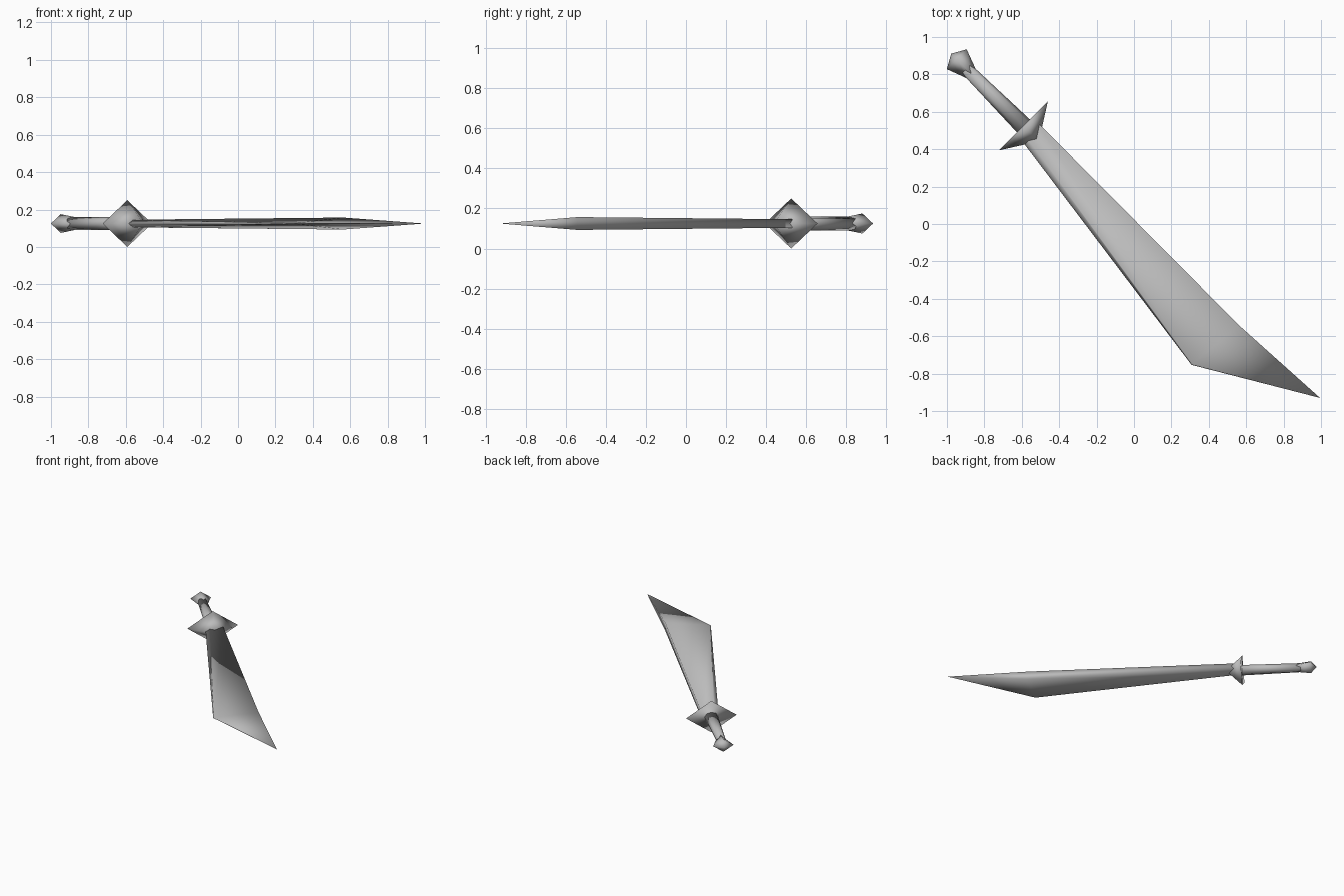
import bpy, bmesh, math

cube = bpy.data.objects.get("Cube")
if cube:
    bpy.data.objects.remove(cube, do_unlink=True)

AXIS_V = -0.047   # sideways offset of the hilt axis
MID_Z = 0.125

steel = bpy.data.materials.new("grey_steel")
steel.use_nodes = True
grey = (0.5, 0.5, 0.5, 1)
steel.diffuse_color = grey
steel.node_tree.nodes["Principled BSDF"].inputs["Base Color"].default_value = grey


def loft(name, rings):
    """Skin a row of closed rings; a one-point ring makes a tip."""
    bm = bmesh.new()
    loops = [[bm.verts.new(p) for p in ring] for ring in rings]
    for a, b in zip(loops, loops[1:]):
        n = max(len(a), len(b))
        for i in range(n):
            j = (i + 1) % n
            if len(a) == 1:
                bm.faces.new((a[0], b[j], b[i]))
            elif len(b) == 1:
                bm.faces.new((a[i], a[j], b[0]))
            else:
                bm.faces.new((a[i], a[j], b[j], b[i]))
    for end in (loops[0], loops[-1]):
        if len(end) > 2:
            bm.faces.new(end)
    bmesh.ops.recalc_face_normals(bm, faces=bm.faces)
    mesh = bpy.data.meshes.new(name)
    bm.to_mesh(mesh)
    bm.free()
    mesh.materials.append(steel)
    mesh.shade_smooth()
    obj = bpy.data.objects.new(name, mesh)
    obj.location.z = MID_Z
    obj.rotation_euler.z = -math.pi / 4   # the sword lies diagonally
    bpy.context.collection.objects.link(obj)
    return obj


def ring(u, width, height, sides):
    if width == 0:
        return [(u, AXIS_V, 0)]
    turns = [2 * math.pi * i / sides for i in range(sides)]
    return [(u, AXIS_V + width * math.cos(t), height * math.sin(t)) for t in turns]


def blade_ring(u, spine, bevel, edge, spine_z, bevel_z):
    return [(u, spine, spine_z), (u, bevel, bevel_z), (u, edge, 0),
            (u, bevel, -bevel_z), (u, spine, -spine_z)]


# Hilt parts along the axis
loft("pommel", [ring(-1.335, 0, 0, 4), ring(-1.293, 0.075, 0.05, 4),
                ring(-1.183, 0.034, 0.034, 4)])
loft("grip", [ring(-1.22, 0.034, 0.034, 8), ring(-0.76, 0.05, 0.034, 8)])
loft("guard", [ring(-0.79, 0.186, 0.125, 4), ring(-0.672, 0, 0, 4)])

# Blade: thick spine, thin cutting edge, widening to a corner before the point
blade = loft("blade", [
    blade_ring(-0.76, 0.02, -0.075, -0.106, 0.021, 0.02),
    blade_ring(0.75, 0.014, -0.309, -0.315, 0.032, 0.003),
    [(1.361, 0.046, 0)],
])
# Slant the broad end so the spine bends nearer the tip than the hilt
for v in blade.data.vertices:
    if 0.7 < v.co.x < 0.8 and v.co.y > 0:
        v.co.x = 0.78
